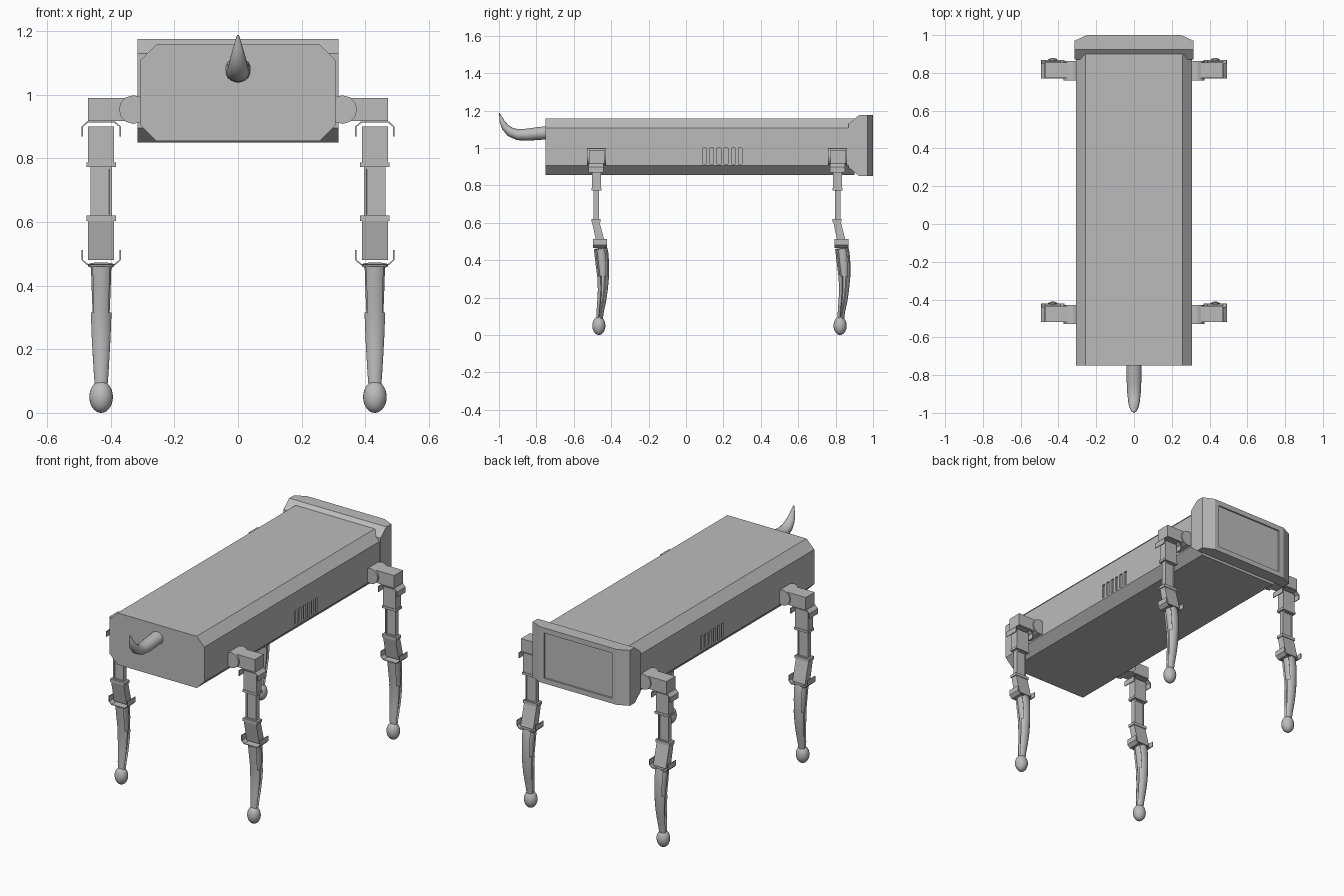
import bpy, bmesh, math
from mathutils import Vector, Matrix

default = bpy.data.objects.get("Cube")
if default:
    bpy.data.objects.remove(default, do_unlink=True)

GREY = (0.5, 0.5, 0.5, 1)
grey = bpy.data.materials.new("plain_grey")
grey.use_nodes = True
grey.diffuse_color = GREY
grey.node_tree.nodes["Principled BSDF"].inputs["Base Color"].default_value = GREY


def finish(name, bm, smooth=None):
    bmesh.ops.recalc_face_normals(bm, faces=bm.faces)
    mesh = bpy.data.meshes.new(name)
    bm.to_mesh(mesh)
    bm.free()
    mesh.materials.append(grey)
    if smooth:
        mesh.shade_smooth()
        mesh.set_sharp_from_angle(angle=math.radians(smooth))
    obj = bpy.data.objects.new(name, mesh)
    bpy.context.collection.objects.link(obj)
    return obj


def loft(rings):
    """Skin a list of equal-sized point rings and cap both ends."""
    bm = bmesh.new()
    loops = [[bm.verts.new(p) for p in ring] for ring in rings]
    n = len(loops[0])
    for a, b in zip(loops, loops[1:]):
        for i in range(n):
            j = (i + 1) % n
            bm.faces.new((a[i], a[j], b[j], b[i]))
    bm.faces.new(loops[0][::-1])
    bm.faces.new(loops[-1])
    bmesh.ops.recalc_face_normals(bm, faces=bm.faces)
    return bm


def prism(points, axis, start, end):
    """Extrude a (x, z) profile along y or a (y, z) profile along x."""
    def place(t):
        return [(t, u, z) if axis == "x" else (u, t, z) for u, z in points]
    return loft([place(start), place(end)])


def box(x0, x1, y0, y1, z0, z1):
    return prism([(x0, z0), (x1, z0), (x1, z1), (x0, z1)], "y", y0, y1)


def tube(path, x=0, sides=16):
    """Elliptical tube in the yz plane; path holds (y, z, x radius, depth radius)."""
    rings = []
    for i, (y, z, rx, rd) in enumerate(path):
        before, after = path[max(i - 1, 0)], path[min(i + 1, len(path) - 1)]
        along = Vector((0, after[0] - before[0], after[1] - before[1])).normalized()
        across = along.cross(Vector((1, 0, 0)))
        angles = [2 * math.pi * (k + 0.5) / sides for k in range(sides)]
        rings.append([Vector((x, y, z)) + Vector((rx * math.cos(a), 0, 0))
                      + across * rd * math.sin(a) for a in angles])
    return loft(rings)


def recess(bm, rule, margin, depth):
    faces = [f for f in bm.faces if rule(f)]
    bmesh.ops.inset_region(bm, faces=faces, thickness=margin, use_even_offset=True)
    bmesh.ops.inset_region(bm, faces=faces, thickness=0.001, depth=-depth)
    return bm


# Body: long chamfered box
W, LOW, HIGH, C = 0.307, 0.855, 1.158, 0.05
profile = [(-W + C, LOW), (W - C, LOW), (W, LOW + C), (W, HIGH - C),
           (W - C, HIGH), (-W + C, HIGH), (-W, HIGH - C), (-W, LOW + C)]
body = finish("body", prism(profile, "y", -0.75, 0.9))

# Vent slits cut in both sides
slits = bmesh.new()
for side in (-1, 1):
    for i in range(6):
        size = Matrix.Diagonal((0.02, 0.02, 0.085, 1))
        spot = Matrix.Translation((side * W, 0.1 + 0.038 * i, 0.957))
        bmesh.ops.create_cube(slits, size=1, matrix=spot @ size)
cutter = finish("vent_cutter", slits)
cutter.hide_render = True
cut = body.modifiers.new("vents", "BOOLEAN")
cut.object = cutter
cut.operation = "DIFFERENCE"
cut.solver = "EXACT"
bpy.context.view_layer.objects.active = body
bpy.ops.object.modifier_apply(modifier=cut.name)
bpy.data.objects.remove(cutter, do_unlink=True)


# Rear frame: flared at the front, bevelled at the back sides, sunken panel
def rect(y, half, low, high):
    return [(-half, y, low), (half, y, low), (half, y, high), (-half, y, high)]


frame = loft([rect(0.87, 0.315, 0.895, 1.13), rect(0.925, 0.315, 0.85, 1.175),
              rect(0.97, 0.315, 0.85, 1.175), rect(1.0, 0.25, 0.85, 1.175)])
recess(frame, lambda f: f.normal.y > 0.99, 0.03, 0.008)
finish("rear_frame", frame)

# Curved horn on the front
horn = [(-0.73, 1.083, 0.04, 0.036), (-0.79, 1.077, 0.04, 0.035),
        (-0.85, 1.071, 0.039, 0.033), (-0.9, 1.071, 0.036, 0.03),
        (-0.94, 1.086, 0.031, 0.026), (-0.967, 1.112, 0.025, 0.02),
        (-0.985, 1.145, 0.016, 0.013), (-0.998, 1.187, 0.003, 0.002)]
finish("horn", tube(horn), 50)

# Front left leg; the others are copies
X = 0.43
leg = []


def part(name, bm, smooth=None):
    leg.append(finish(name, bm, smooth))


def clip(flip, base):
    """Thin bent strip whose arms point down (flip -1) or up (flip 1)."""
    outer = [(-0.062, 0.048), (-0.062, 0.017), (-0.044, 0), (0.044, 0),
             (0.062, 0.017), (0.062, 0.048)]
    inner = [(u * 0.93, max(v, 0.004)) for u, v in reversed(outer)]
    return [(X + u, base + flip * v) for u, v in outer + inner]


# Hip
part("hip_arm", box(0.3, 0.472, -0.518, -0.435, 0.917, 0.99))
knuckle = [(0.328 + 0.046 * math.cos(a), 0.953 + 0.045 * math.sin(a))
           for a in (math.pi * k / 6 for k in range(12))]
part("hip_knuckle", prism(knuckle, "y", -0.53, -0.428), 40)
part("hip_clip", prism(clip(-1, 0.916), "y", -0.52, -0.44))

# Thigh
part("thigh_block", box(X - 0.041, X + 0.041, -0.503, -0.455, 0.785, 0.9))
part("upper_collar", box(X - 0.046, X + 0.046, -0.506, -0.452, 0.773, 0.787))
link = box(X - 0.034, X + 0.034, -0.494, -0.465, 0.615, 0.775)
recess(link, lambda f: abs(f.normal.y) > 0.9, 0.008, 0.004)
part("thigh_link", link)
part("lower_collar", box(X - 0.046, X + 0.046, -0.506, -0.458, 0.603, 0.62))
shin = [(-0.503, 0.606), (-0.463, 0.606), (-0.43, 0.48), (-0.476, 0.48)]
part("shin_block", prism(shin, "x", X - 0.041, X + 0.041))

# Knee, calf with sunken sides, and ball foot
part("knee_clip", prism(clip(1, 0.464), "y", -0.497, -0.422))
calf = tube([(-0.458, 0.466, 0.042, 0.036), (-0.453, 0.44, 0.041, 0.038),
             (-0.447, 0.38, 0.039, 0.037), (-0.443, 0.31, 0.036, 0.032),
             (-0.445, 0.24, 0.033, 0.027), (-0.451, 0.18, 0.029, 0.024),
             (-0.459, 0.125, 0.025, 0.02), (-0.463, 0.08, 0.021, 0.018)], X)
recess(calf, lambda f: abs(f.normal.x) > 0.65, 0.005, 0.009)
part("calf", calf, 40)
ball = bmesh.new()
bmesh.ops.create_uvsphere(ball, u_segments=24, v_segments=14, radius=0.05,
                          matrix=Matrix.Translation((X, -0.466, 0.05))
                          @ Matrix.Diagonal((0.74, 0.7, 1, 1)))
part("foot", ball, 60)

# Copy the leg to the other three corners
for end, shift in (("front", 0), ("rear", 1.29)):
    for side, mirror in (("left", 1), ("right", -1)):
        if end == "front" and side == "left":
            continue
        for piece in leg:
            copy = piece.copy()
            copy.data = piece.data.copy()
            copy.data.transform(Matrix.Translation((0, shift, 0))
                                @ Matrix.Diagonal((mirror, 1, 1, 1)))
            if mirror < 0:
                copy.data.flip_normals()
            copy.name = f"{end}_{side}_{piece.name}"
            bpy.context.collection.objects.link(copy)
for piece in leg:
    piece.name = "front_left_" + piece.name
